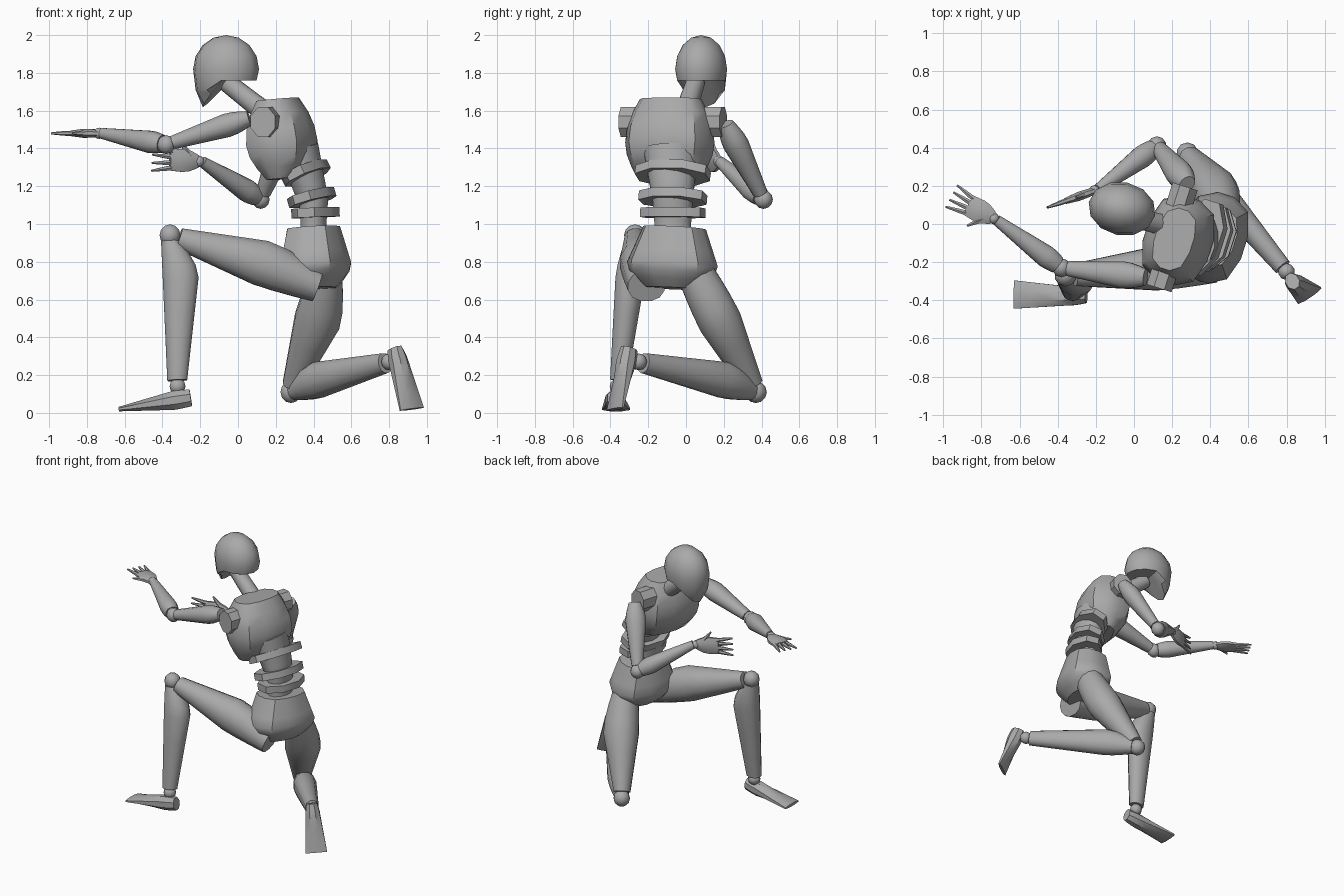
import bpy, bmesh
from math import cos, sin, pi, radians
from mathutils import Vector

old = bpy.data.objects.get("Cube")
if old:
    bpy.data.objects.remove(old, do_unlink=True)

grey = bpy.data.materials.new("matte_grey")
grey.use_nodes = True
grey.diffuse_color = (.4, .4, .4, 1)
grey.node_tree.nodes["Principled BSDF"].inputs["Base Color"].default_value = grey.diffuse_color

UP = Vector((0, 0, 1))
BACK = Vector((1, 0, 0))
FACING = Vector((-.95, .3, 0))
LEFT = UP.cross(FACING)


def finish(name, bm):
    bmesh.ops.recalc_face_normals(bm, faces=bm.faces)
    mesh = bpy.data.meshes.new(name)
    bm.to_mesh(mesh)
    bm.free()
    mesh.materials.append(grey)
    ob = bpy.data.objects.new(name, mesh)
    bpy.context.collection.objects.link(ob)
    bpy.ops.object.select_all(action='DESELECT')
    ob.select_set(True)
    bpy.context.view_layer.objects.active = ob
    bpy.ops.object.shade_smooth_by_angle(angle=radians(38))


def swell(sizes, t, peak, ease):
    """Half size at t: rises from start to belly at the peak, then falls to end."""
    start, belly, end = sizes
    if t <= peak:
        return start + (belly - start) * sin(pi / 2 * t / peak)
    return belly + (end - belly) * ((t - peak) / (1 - peak)) ** ease


def limb(name, a, b, hint, size, width=None, peak=.3, ease=1, bow=0, power=2.2, sides=12):
    """Tapered body from a to b; size is measured along hint, width across it."""
    a, b = Vector(a), Vector(b)
    axis = (b - a).normalized()
    v = axis.cross(hint).normalized()
    u = v.cross(axis)
    steps = [peak * i / 3 for i in range(4)]
    steps += [peak + (1 - peak) * i / 3 for i in (1, 2, 3)]
    bm = bmesh.new()
    rings = []
    for t in steps:
        centre = a.lerp(b, t) + u * swell((0, bow, 0), t, peak, ease)
        hu = swell(size, t, peak, ease)
        hv = swell(width or size, t, peak, ease)
        ring = []
        for i in range(sides):
            angle = 2 * pi * (i + .5) / sides
            c, s = cos(angle), sin(angle)
            r = (abs(c) ** power + abs(s) ** power) ** (-1 / power)
            ring.append(bm.verts.new(centre + u * (hu * r * c) + v * (hv * r * s)))
        rings.append(ring)
    for low, high in zip(rings, rings[1:]):
        for i in range(sides):
            j = (i + 1) % sides
            bm.faces.new((low[i], low[j], high[j], high[i]))
    bm.faces.new(rings[0])
    bm.faces.new(rings[-1])
    finish(name, bm)


def block(name, centre, normal, half_height, depth, width):
    """Flat-topped plate with chamfered corners, facing the body's front."""
    centre = Vector(centre)
    offset = normal.normalized() * half_height
    limb(name, centre - offset, centre + offset, FACING, [depth] * 3, [width] * 3,
         power=3, sides=8)


def ball(name, centre, radius):
    bm = bmesh.new()
    bmesh.ops.create_uvsphere(bm, u_segments=10, v_segments=6, radius=radius)
    bmesh.ops.translate(bm, verts=bm.verts, vec=centre)
    finish(name, bm)


# Head: rounded dome, flat under the skull, with the front drawn down to a chin
bm = bmesh.new()
bmesh.ops.create_uvsphere(bm, u_segments=12, v_segments=8, radius=1)
forward = Vector((-1, .2, 0)).normalized()
sideways = UP.cross(forward)
for vert in bm.verts:
    front, side, height = vert.co
    drop = .06 + .2 * max(front, 0)
    height = height * .18 if height > 0 else max(height * .29, -drop)
    vert.co = Vector((-.063, .08, 1.82)) + forward * (front * .178) + sideways * (side * .14)
    vert.co.z += height
finish("head", bm)
limb("neck", (.17, -.01, 1.57), (-.06, .05, 1.75), UP, (.06, .055, .05))

# Torso
limb("chest", (.25, -.09, 1.24), (.21, -.08, 1.66), FACING, (.08, .18, .1),
     (.17, .235, .165), peak=.45, ease=2, power=2.8)
limb("pelvis", (.42, -.08, .66), (.4, -.06, .98), FACING, (.09, .178, .135),
     (.14, .24, .165), peak=.4, power=2.7)

# Waist: narrow core with three plates that lean further forward going up
limb("spine_lower", (.4, -.07, .95), (.4, -.07, 1.14), BACK, (.08, .07, .08), (.1, .1, .11))
limb("spine_upper", (.4, -.07, 1.12), (.32, -.08, 1.4), BACK, (.07, .09, .11), (.1, .12, .15))
for name, x, z, lean, width in (("lower", .41, 1.06, .05, .17),
                                ("middle", .39, 1.14, .3, .18),
                                ("upper", .36, 1.27, .5, .2)):
    block("waist_plate_" + name, (x, -.07, z), UP + FACING * lean, .025, .115, width)


def leg(side, hip, knee, ankle, heel, toe, thigh_hint, calf_hint, sole_hint, bow, calf_bow):
    """Thigh, knee, shin, ankle and wedge foot through the given joints."""
    hip, knee, ankle = Vector(hip), Vector(knee), Vector(ankle)
    limb(side + "_thigh", hip, hip.lerp(knee, .94), thigh_hint, (.085, .124, .057),
         (.1, .118, .06), peak=.42, bow=bow)
    ball(side + "_knee", knee, .058)
    limb(side + "_shin", knee.lerp(ankle, .04), knee.lerp(ankle, .96), calf_hint,
         (.05, .097, .054), (.05, .08, .047), peak=.27, bow=calf_bow)
    ball(side + "_ankle", ankle, .044)
    limb(side + "_foot", heel, toe, sole_hint, (.045, .05, .012), (.035, .05, .075),
         peak=.25, power=4, sides=8)


# Left leg is planted in front, right leg kneels behind
leg("left", (.42, -.21, .67), (-.36, -.27, .94), (-.32, -.36, .14), (-.25, -.38, .08),
    (-.63, -.37, .02), UP, BACK, UP, .02, .045)
leg("right", (.47, .05, .74), (.28, .37, .11), (.8, -.25, .27), (.83, -.3, .34),
    (.92, -.375, .02), BACK, UP, Vector((.5, -.8, .35)), .025, .02)


def arm(side, shoulder, socket, elbow, wrist, palm_end, thumb_side):
    """Shoulder block, upper arm, elbow, forearm, wrist and a fanned hand."""
    socket, elbow, wrist, tip = map(Vector, (socket, elbow, wrist, palm_end))
    block(side + "_shoulder", shoulder, LEFT, .06, .07, .08)
    limb(side + "_upper_arm", socket, socket.lerp(elbow, .92), UP, (.04, .064, .037),
         (.045, .072, .04))
    ball(side + "_elbow", elbow, .05)
    limb(side + "_forearm", elbow.lerp(wrist, .06), wrist, UP, (.048, .06, .029), peak=.2)
    reach = (tip - wrist).normalized()
    across = (thumb_side - reach * reach.dot(thumb_side)).normalized()
    ball(side + "_wrist", wrist.lerp(tip, .1), .03)
    limb(side + "_palm", wrist, tip, across, (.02, .062, .058), (.018, .024, .016),
         peak=.6, power=3, sides=8)
    for i, spread in enumerate((1, .35, -.35, -1)):
        root = tip + across * (spread * .042) - reach * .01
        limb(f"{side}_finger_{i + 1}", root, root + (reach + across * spread * .2) * .11,
             across, (.014, .013, .006), sides=6)
    root = wrist.lerp(tip, .4) + across * .03
    limb(side + "_thumb", root, root + (reach * .8 + across) * .07, across,
         (.02, .016, .006), sides=6)


# Left arm reaches forward with the palm up, right arm bends across the body
arm("left", (.15, -.28, 1.54), (.06, -.28, 1.56), (-.38, -.23, 1.42), (-.72, .02, 1.48),
    (-.87, .1, 1.48), LEFT)
arm("right", (.25, .14, 1.54), (.28, .21, 1.53), (.12, .41, 1.13), (-.19, .18, 1.33),
    (-.36, .12, 1.34), UP)
